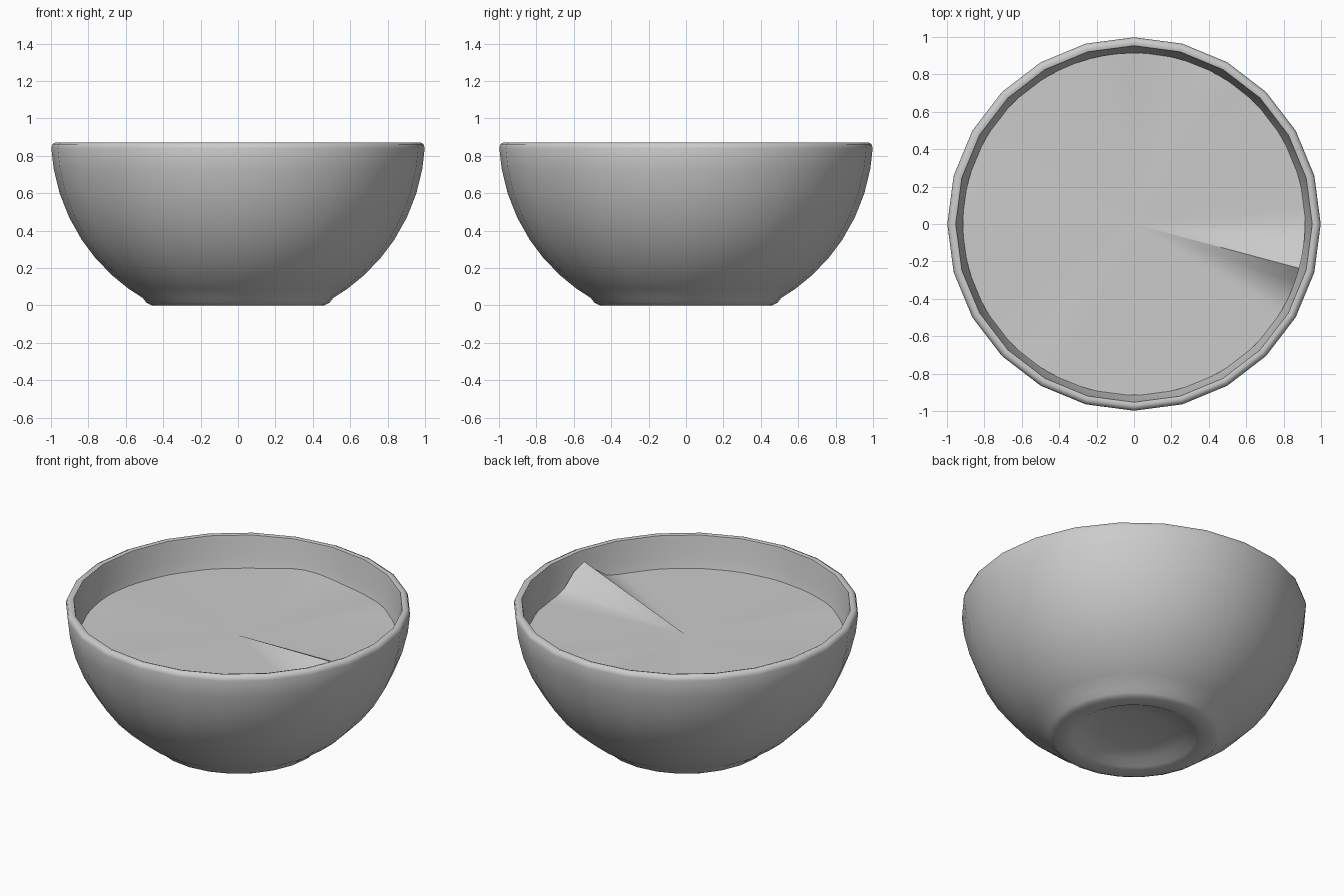
import bpy, bmesh, math

if "Cube" in bpy.data.objects:
    bpy.data.objects.remove(bpy.data.objects["Cube"])


def make_object(name, bm, angle):
    mesh = bpy.data.meshes.new(name)
    bm.to_mesh(mesh)
    bm.free()
    ob = bpy.data.objects.new(name, mesh)
    bpy.context.collection.objects.link(ob)
    bpy.ops.object.select_all(action='DESELECT')
    ob.select_set(True)
    bpy.context.view_layer.objects.active = ob
    bpy.ops.object.shade_smooth_by_angle(angle=math.radians(angle))
    return ob


def lathe(name, profile, sides, angle):
    bm = bmesh.new()
    rings = []
    for r, z in profile:
        if r == 0:
            rings.append([bm.verts.new((0, 0, z))] * sides)
        else:
            rings.append([bm.verts.new((r * math.cos(2 * math.pi * i / sides),
                                        r * math.sin(2 * math.pi * i / sides), z))
                          for i in range(sides)])
    for a, b in zip(rings, rings[1:]):
        for i in range(sides):
            j = (i + 1) % sides
            bm.faces.new(list(dict.fromkeys((a[i], a[j], b[j], b[i]))))
    bmesh.ops.recalc_face_normals(bm, faces=bm.faces)
    return make_object(name, bm, angle)


def arc(radius, z_list, centre=0.9):
    return [(math.sqrt(radius ** 2 - (centre - z) ** 2), z) for z in z_list]


# Bowl: recessed foot, round outer wall, bevelled rim, inner wall and floor
profile = [(0, 0.06), (0.2, 0.055), (0.31, 0.035), (0.36, 0.008), (0.39, 0), (0.46, 0), (0.49, 0.015)]
profile += arc(1.0, [0.04, 0.09, 0.16, 0.25, 0.35, 0.47, 0.6, 0.73, 0.84])
profile += [(0.992, 0.862), (0.972, 0.872), (0.953, 0.866)]
profile += arc(0.95, [0.84, 0.73, 0.6, 0.45, 0.32, 0.2, 0.12])
profile += [(0.4, 0.09), (0, 0.09)]
lathe("bowl", profile, 24, 60)

# Liquid surface: fan from the centre with low ripples and one tall crest
ripples = [(-14, 7, 0.145), (100, 12, 0.028), (60, 9, 0.008), (180, 16, 0.008), (240, 10, 0.008)]


def height(deg):
    z = 0.67
    for centre, width, h in ripples:
        d = (deg - centre + 180) % 360 - 180
        z += h * math.exp(-(d / width) ** 2)
    return z


bm = bmesh.new()
N = 72
mid = bm.verts.new((0, 0, 0.67))
ring = []
for i in range(N):
    t = 2 * math.pi * i / N
    ring.append(bm.verts.new((0.915 * math.cos(t), 0.915 * math.sin(t), height(360 * i / N))))
for i in range(N):
    bm.faces.new((mid, ring[i], ring[(i + 1) % N]))
make_object("liquid_surface", bm, 60)
